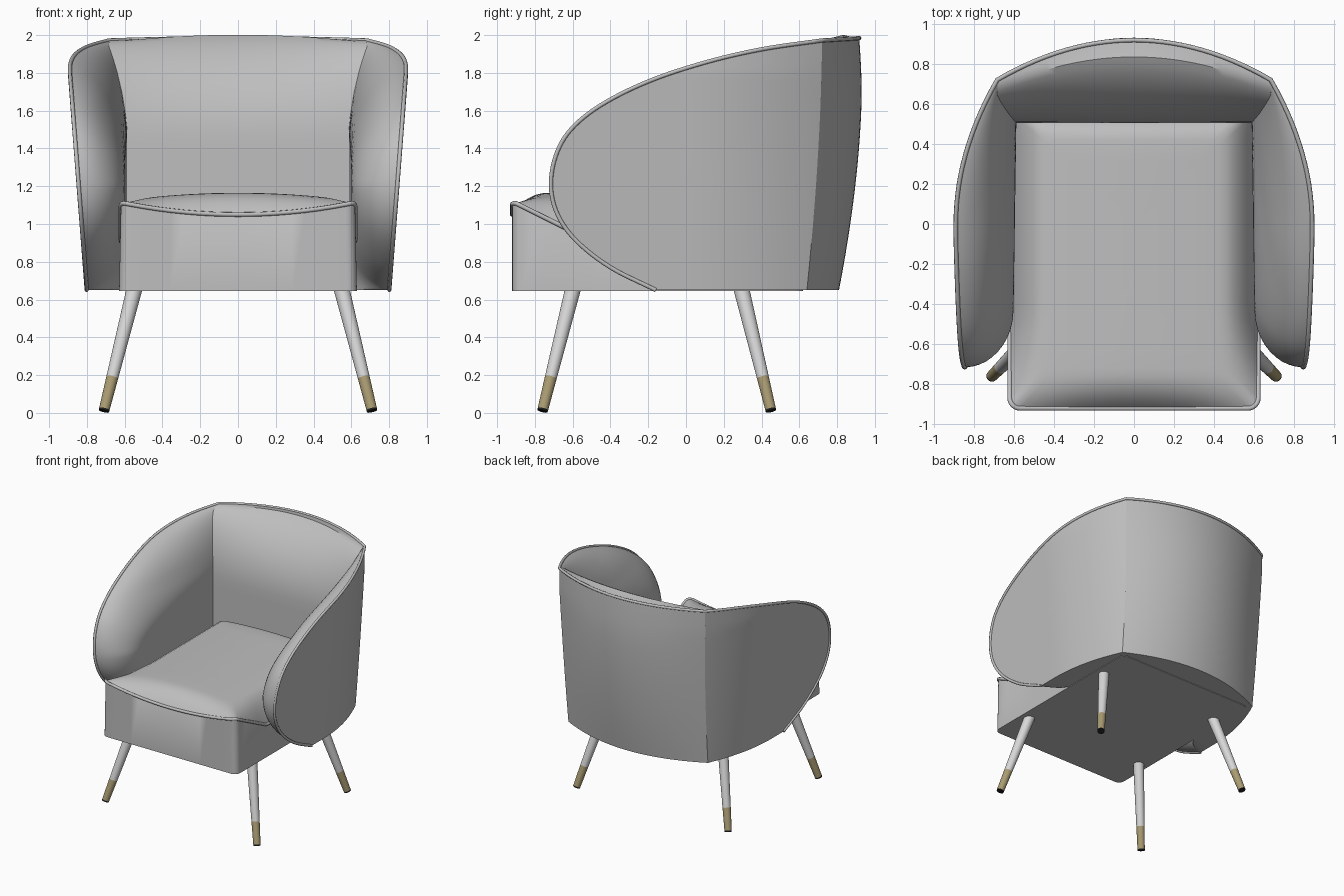
import bpy, bmesh, math
from mathutils import Vector

cube = bpy.data.objects.get("Cube")
if cube:
    bpy.data.objects.remove(cube, do_unlink=True)


def material(name, r, g, b):
    m = bpy.data.materials.new(name)
    m.use_nodes = True
    m.diffuse_color = (r, g, b, 1)
    m.node_tree.nodes["Principled BSDF"].inputs["Base Color"].default_value = (r, g, b, 1)
    return m


FABRIC = material("grey upholstery", .52, .52, .52)
LEG = material("pale leg paint", .68, .68, .68)
BRASS = material("brass tip", .40, .33, .17)
RUBBER = material("black foot pad", .012, .012, .012)
BASE, RIM = .65, 1.972   # underside and rim heights


def loft(name, rings, mat, cap_end=True, angle=35):
    """Skin a list of closed rings that have equal point counts."""
    bm = bmesh.new()
    rows = [[bm.verts.new(p) for p in ring] for ring in rings]
    n = len(rows[0])
    for a, b in zip(rows, rows[1:]):
        for i in range(n):
            j = (i + 1) % n
            bm.faces.new((a[i], a[j], b[j], b[i]))
    bm.faces.new(rows[0][::-1])
    if cap_end:
        bm.faces.new(rows[-1])
    bmesh.ops.remove_doubles(bm, verts=bm.verts, dist=.0001)
    bmesh.ops.recalc_face_normals(bm, faces=bm.faces)
    mesh = bpy.data.meshes.new(name)
    bm.to_mesh(mesh)
    bm.free()
    ob = bpy.data.objects.new(name, mesh)
    bpy.context.collection.objects.link(ob)
    mesh.materials.append(mat)
    bpy.ops.object.select_all(action='DESELECT')
    ob.select_set(True)
    bpy.context.view_layer.objects.active = ob
    bpy.ops.object.shade_smooth_by_angle(angle=math.radians(angle))
    return ob


def piping(name, points, radius):
    cu = bpy.data.curves.new(name, 'CURVE')
    cu.dimensions = '3D'
    cu.bevel_depth = radius
    cu.bevel_resolution = 2
    cu.use_fill_caps = True
    sp = cu.splines.new('POLY')
    sp.points.add(len(points) - 1)
    for p, co in zip(sp.points, points):
        p.co = (*co, 1)
    cu.materials.append(FABRIC)
    bpy.context.collection.objects.link(bpy.data.objects.new(name, cu))


def smooth_path(pts, steps=6):
    """Catmull-Rom path through 2D points."""
    v = [Vector(p) for p in pts]
    v = [2 * v[0] - v[1]] + v + [2 * v[-1] - v[-2]]
    out = []
    for a, b, c, d in zip(v, v[1:], v[2:], v[3:]):
        for i in range(steps):
            t = i / steps
            out.append(.5 * (2 * b + (c - a) * t + (2 * a - 5 * b + 4 * c - d) * t * t
                             + (3 * b - a - 3 * c + d) * t ** 3))
    return out + [v[-2]]


def clamp(t):
    return max(0, min(1, t))


def puff(t):
    """Quarter-round swelling from 0 at a rim to 1."""
    return math.sqrt(1 - (1 - clamp(t)) ** 2)


# Shell surfaces
def arm_x(y, z):
    return (.89 - .4 * max(y, 0) ** 2) * (.9 + .1 * clamp((z - BASE) / 1.15))


def corner_y(z):
    return .72 - .08 * clamp((RIM - z) / (RIM - BASE)) ** 1.7


def back_y(u, z):
    mid = .93 - .12 * (abs(1.7 - z) / 1.05) ** 1.7
    return corner_y(z) + (mid - corner_y(z)) * (1 - u * u)


# Arms: outer panel and swelling inner pad meet at the rim
rim = smooth_path([(-.16, BASE), (-.4, .77), (-.58, .91), (-.68, 1.05), (-.715, 1.2),
                   (-.69, 1.36), (-.61, 1.5), (-.45, 1.63), (-.2, 1.755), (.1, 1.855),
                   (.4, 1.925), (.72, RIM)])
rear = [Vector((corner_y(z), z)) for z in (RIM + (BASE - RIM) * i / 16 for i in range(1, 17))]
under = [rear[-1].lerp(rim[0], i / 12) for i in range(1, 12)]
outline = rim + rear + under
centre = Vector((.1, 1.25))


def rim_distance(p):
    best = 9
    for a, b in zip(rim, rim[1:]):
        ab = b - a
        t = clamp((p - a).dot(ab) / ab.length_squared)
        best = min(best, (p - a - ab * t).length)
    return best


def pad_depth(p):
    reach = .28 + .25 * clamp((p.y - 1.2) / .4)
    return (arm_x(*p) - .595 + .015 * p.x) * puff(rim_distance(p) / reach)


scales = [math.sin(math.pi / 2 * i / 18) for i in range(1, 19)]
for side, sx in (("left", 1), ("right", -1)):
    rings = []
    for k in scales:
        rings.append([(sx * arm_x(*p), p.x, p.y) for p in (centre + (q - centre) * k for q in outline)])
    for k in reversed(scales):
        rings.append([(sx * (arm_x(*p) - pad_depth(p)), p.x, p.y)
                      for p in (centre + (q - centre) * k for q in outline)])
    loft(side + "_arm", rings, FABRIC)

# Backrest: curved outer panel and padded inner face
cols = [i / 14 - 1 for i in range(29)]
rows = []
for r in range(25):
    w = math.sin(math.pi / 2 * r / 24)
    outer, inner = [], []
    for u in cols:
        top = RIM + .012 * (1 - u * u)
        z = BASE + w * (top - BASE)
        x, y, d = u * arm_x(corner_y(z), z), back_y(u, z), top - z
        bump = .035 * (1 - u * u) * math.exp(-d / .06) * min(1, d / .01)
        outer.append((x, y, z))
        inner.append((x, y - (y - .505) * puff(d / .55), z + bump))
    rows.append(outer + inner[::-1])
loft("backrest", rows, FABRIC, cap_end=False)

# Piping around the whole shell rim
left_rim = [(arm_x(*p), p.x, p.y) for p in rim]
back_rim = [(u * arm_x(corner_y(RIM), RIM), back_y(u, RIM), RIM + .012 * (1 - u * u))
            for u in cols[-2:0:-1]]
piping("shell_piping", left_rim + back_rim + [(-x, y, z) for x, y, z in left_rim[::-1]], .011)

# Seat: box base with a crowned cushion top
HALF, FRONT, REAR, ROUND = .62, -.92, .62, .05


def seat_outline():
    corners = [(HALF, FRONT, -90), (HALF, REAR, 0), (-HALF, REAR, 90), (-HALF, FRONT, 180)]
    arcs = []
    for x, y, start in corners:
        cx, cy = x - math.copysign(ROUND, x), y - math.copysign(ROUND, y)
        arcs.append([Vector((cx + ROUND * math.cos(a), cy + ROUND * math.sin(a)))
                     for a in (math.radians(start + 15 * i) for i in range(7))])
    pts = []
    for arc, following in zip(arcs, arcs[1:] + arcs[:1]):
        pts += arc + [arc[-1].lerp(following[0], i / 16) for i in range(1, 16)]
    return pts


def edge_z(x, y):
    return 1.11 - .06 * max(0, 1 - (x / .6) ** 2) - .2 * clamp((y + .9) * 2.5)


plan = seat_outline()
mid_y, half_y = (FRONT + REAR) / 2, (REAR - FRONT) / 2
rings = [[(p.x * 1.015, p.y, BASE - .005) for p in plan]]
for inset in (0, .01, .025, .05, .08, .12, .16, .2, .3, .45, .6):
    ring = []
    for p in plan:
        x = p.x * (1 - inset / HALF)
        y = mid_y + (p.y - mid_y) * (1 - inset / half_y)
        low = edge_z(*p)
        high = 1.165 - .04 * (x / .6) ** 2
        ring.append((x, y, low + (high - low) * (1 - (1 - clamp(inset / .2)) ** 2.5)))
    rings.append(ring)
loft("seat", rings, FABRIC, angle=40)

# Seat piping along the front and both exposed sides
edge = [p for p in plan if p.y < -.4]
right_part = [p for p in edge if p.x > 0]
left_part = [p for p in edge if p.x <= 0]
right_part.sort(key=lambda p: (p.y - p.x))
left_part.sort(key=lambda p: (-p.y - p.x), reverse=False)
ordered = sorted(edge, key=lambda p: math.atan2(p.x, -(p.y - mid_y)))
piping("seat_piping", [(p.x, p.y, edge_z(*p)) for p in ordered], .012)


# Splayed tapered legs with tips and foot pads
def leg_part(name, top, foot, t0, t1, mat):
    axis = (foot - top).normalized()
    side = axis.orthogonal().normalized()
    other = axis.cross(side)
    rings = []
    for t in (t0, t1):
        c, r = top.lerp(foot, t), .042 - .014 * t
        rings.append([c + r * (side * math.cos(a) + other * math.sin(a))
                      for a in (math.tau * i / 24 for i in range(24))])
    loft(name, rings, mat)


for depth, y_top, y_foot in (("front", -.595, -.76), ("rear", .29, .45)):
    for side, sx in (("left", 1), ("right", -1)):
        top, foot = Vector((sx * .545, y_top, .67)), Vector((sx * .71, y_foot, .01))
        name = depth + "_" + side
        leg_part(name + "_leg", top, foot, 0, .73, LEG)
        leg_part(name + "_leg_tip", top, foot, .73, .985, BRASS)
        leg_part(name + "_foot_pad", top, foot, .985, 1, RUBBER)
